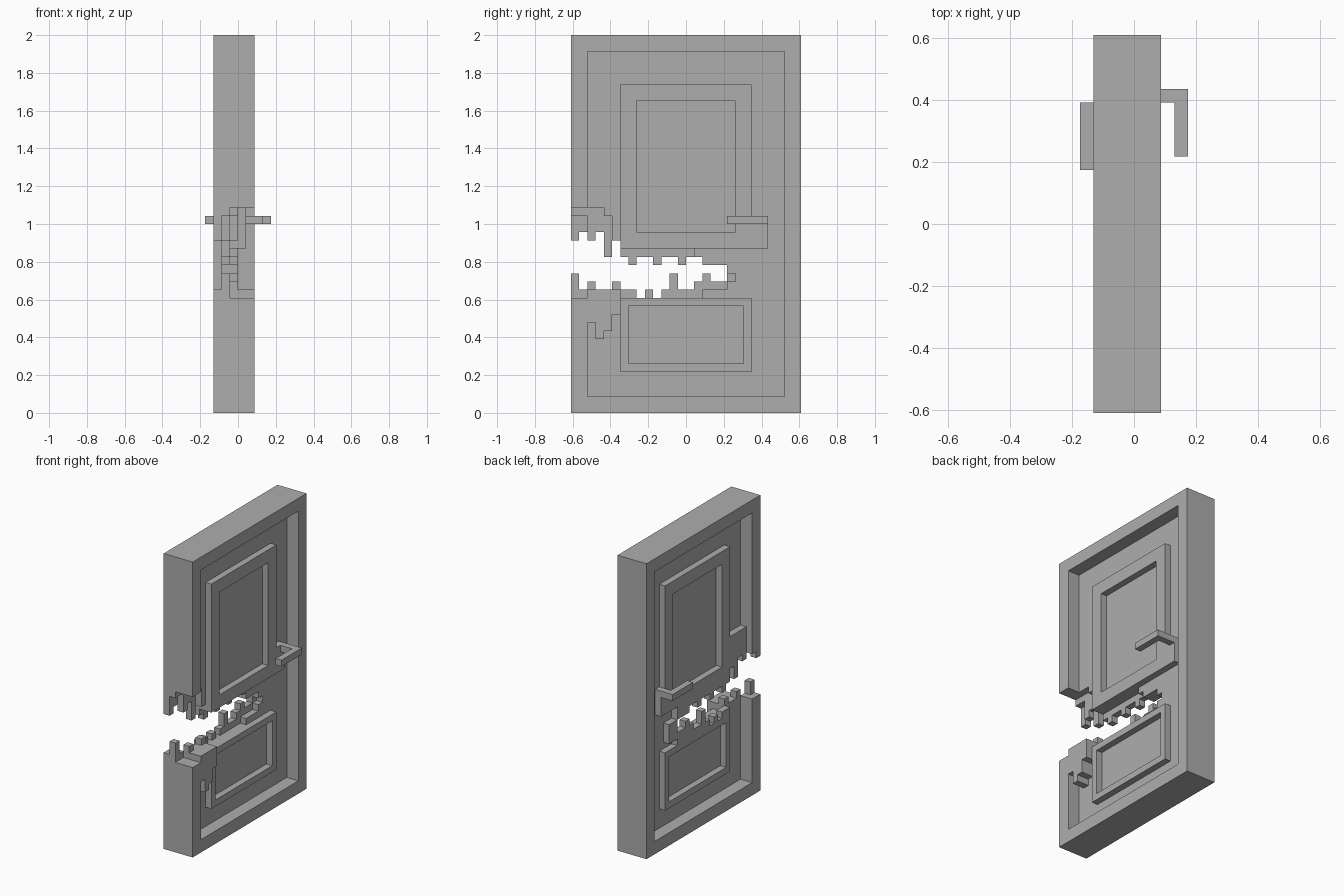
import bpy, bmesh
from mathutils import Vector

if "Cube" in bpy.data.objects:
    bpy.data.objects.remove(bpy.data.objects["Cube"], do_unlink=True)

U = 2 / 46  # size of one block

grey = bpy.data.materials.new("plain_grey")
grey.use_nodes = True
grey.diffuse_color = (0.42, 0.42, 0.42, 1)
grey.node_tree.nodes["Principled BSDF"].inputs["Base Color"].default_value = grey.diffuse_color


def block(x0, x1, y0, y1, z0, z1):
    """All cells of a cuboid, measured in blocks."""
    return {(x, y, z) for x in range(x0, x1) for y in range(y0, y1) for z in range(z0, z1)}


def build(name, cells):
    """Skin a set of cells with its outer faces and merge the flat areas."""
    bm = bmesh.new()
    verts = {}

    def corner(p):
        key = tuple(round(c) for c in p)
        if key not in verts:
            verts[key] = bm.verts.new(Vector(key) * U)
        return verts[key]

    for cell in cells:
        for axis in range(3):
            for side in (0, 1):
                beside = list(cell)
                beside[axis] += 2 * side - 1
                if tuple(beside) in cells:
                    continue
                a, b = Vector(), Vector()
                a[(axis + 1) % 3] = b[(axis + 2) % 3] = 1
                start = Vector(cell)
                start[axis] += side
                ring = [start, start + a, start + a + b, start + b]
                bm.faces.new([corner(p) for p in (ring if side else ring[::-1])])
    bmesh.ops.dissolve_limit(bm, angle_limit=0.02, verts=bm.verts[:], edges=bm.edges[:])
    mesh = bpy.data.meshes.new(name)
    bm.to_mesh(mesh)
    bm.free()
    mesh.materials.append(grey)
    obj = bpy.data.objects.new(name, mesh)
    bpy.context.collection.objects.link(obj)
    return obj


# Outer frame with a thin panel recessed on both sides
door = block(-3, 2, -14, 14, 0, 46)
door -= block(0, 2, -12, 12, 2, 44) | block(-3, -1, -12, 12, 2, 44)

# Raised mouldings and lock plates on both sides
for x, plate_end in ((0, 10), (-2, 9)):
    door |= block(x, x + 1, -8, 8, 20, 40) - block(x, x + 1, -6, 6, 22, 38)
    door |= block(x, x + 1, -8, 8, 5, 14) - block(x, x + 1, -7, 7, 6, 13)
    door |= block(x, x + 1, 8, plate_end, 20, 24)

# Splintered chunks beside the break
for i, bottom in enumerate((11, 9, 10, 12)):
    door |= block(0, 2, i - 12, i - 11, bottom, 15)
door |= block(-2, -1, -12, -8, 19, 26)
door |= block(-2, -1, -8, 5, 14, 20) | block(-2, -1, 5, 7, 15, 18)

# Jagged break: lower and upper edge for each column of blocks
low = [17, 15, 16, 15, 15, 16, 15, 15, 14, 15, 14, 15, 17, 15, 15, 16, 17, 16, 16]
high = [21, 22, 21, 22, 19, 21, 19, 18, 19, 19, 18, 19, 19, 18, 19, 19, 18, 18, 18]
for i, (lo, hi) in enumerate(zip(low, high)):
    y = i - 14
    door -= block(-3, -2, y, y + 1, min(lo, 15), hi)
    door -= block(-2, -1, y, y + 1, lo, 24 if y < -12 else hi)
    if y < -12:
        front_lo = 14
    elif y < -8:
        front_lo = lo
    else:
        front_lo = 14 if y < 2 else 15
    if y < -10:
        front_hi = 25
    elif y < -8:
        front_hi = 24 if y == -10 else hi
    else:
        front_hi = 20 if y < 1 else hi
    door -= block(-1, 2, y, y + 1, front_lo, front_hi)
door -= block(-1, 0, 5, 6, 16, 17)
build("broken_door", door)

# Lever handles
build("left_handle", block(1, 4, 9, 10, 23, 24) | block(3, 4, 5, 10, 23, 24))
build("right_handle", block(-4, -2, 8, 9, 23, 24) | block(-4, -3, 4, 9, 23, 24))
